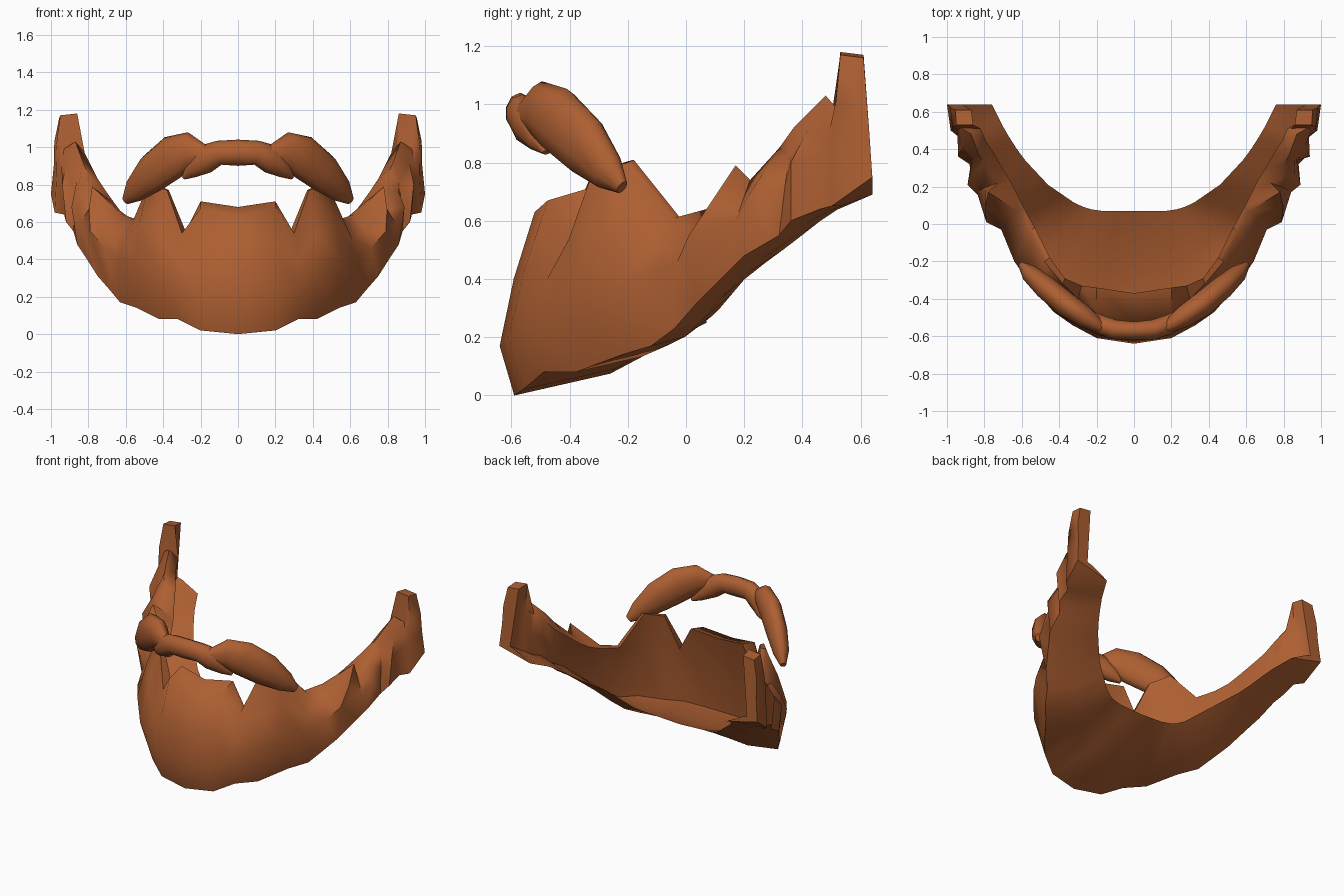
import bpy, bmesh, math
from mathutils import Vector as V

if "Cube" in bpy.data.objects:
    bpy.data.objects.remove(bpy.data.objects["Cube"])

hair = bpy.data.materials.new("rust brown hair")
hair.diffuse_color = (0.42, 0.115, 0.032, 1)
hair.use_nodes = True
hair.node_tree.nodes["Principled BSDF"].inputs["Base Color"].default_value = hair.diffuse_color


def loft(name, rings, angle=58):
    """Skin a list of equal-sized closed rings and cap both ends."""
    bm = bmesh.new()
    rows = [[bm.verts.new(p) for p in r] for r in rings]
    n = len(rows[0])
    for a, b in zip(rows, rows[1:]):
        for i in range(n):
            j = (i + 1) % n
            bm.faces.new((a[i], a[j], b[j], b[i]))
    bm.faces.new(rows[0])
    bm.faces.new(rows[-1])
    bmesh.ops.recalc_face_normals(bm, faces=bm.faces)
    me = bpy.data.meshes.new(name)
    bm.to_mesh(me)
    bm.free()
    me.materials.append(hair)
    ob = bpy.data.objects.new(name, me)
    bpy.context.collection.objects.link(ob)
    bpy.ops.object.select_all(action='DESELECT')
    ob.select_set(True)
    bpy.context.view_layer.objects.active = ob
    bpy.ops.object.shade_smooth_by_angle(angle=math.radians(angle))
    return ob


def flip(p):
    return V((-p[0], p[1], p[2]))


def mirrored(rings):
    """Continue a half loft (first ring on x = 0) to the other side."""
    return [[flip(p) for p in r] for r in rings[:0:-1]] + rings


# Beard guide lines from chin centre to sideburn
top_edge = [(0, -.52, .63), (.2, -.475, .67), (.3, -.40, .54), (.38, -.32, .77),
            (.48, -.2, .80), (.56, -.04, .61), (.62, .07, .64), (.78, .17, .79),
            (.73, .22, .74), (.80, .32, .85), (.83, .37, .92), (.87, .48, 1.03),
            (.93, .515, .99), (.95, .53, 1.17), (.955, .61, 1.16)]
crest_line = [(0, -.37, .68), (.2, -.34, .71), (.28, -.33, .55), (.37, -.29, .77),
              (.45, -.18, .81), (.53, -.02, .61), (.59, .09, .63), (.63, .17, .66),
              (.66, .23, .70), (.71, .31, .77), (.75, .38, .83), (.79, .44, .91),
              (.82, .51, .97), (.86, .53, 1.18), (.87, .61, 1.17)]
outer_bulge = [(0, -.64, .17), (.2, -.61, .2), (.33, -.54, .25), (.43, -.47, .3),
               (.55, -.33, .4), (.64, -.20, .4), (.71, -.03, .46), (.79, .01, .55),
               (.84, .17, .60), (.89, .21, .68), (.87, .34, .72), (.94, .36, .80),
               (.935, .47, .83), (.97, .50, .85), (.985, .63, .90)]
bottom_edge = [(0, -.59, 0), (.2, -.56, .02), (.32, -.49, .08), (.42, -.38, .08),
               (.54, -.22, .14), (.63, -.12, .17), (.68, -.04, .23), (.75, .03, .31),
               (.82, .14, .42), (.86, .2, .48), (.88, .32, .55), (.92, .36, .60),
               (.93, .46, .64), (.98, .5, .65), (1.0, .64, .75)]
neck_line = [(0, .07, .25), (.2, .07, .26), (.3, .1, .28), (.46, .21, .41),
             (.6, .36, .52), (.69, .5, .63), (.76, .64, .69)]


def on_line(pts, t):
    s = t * (len(pts) - 1)
    i = min(int(s), len(pts) - 2)
    return V(pts[i]).lerp(V(pts[i + 1]), s - i)


rings = []
last = len(top_edge) - 1
for k, pts in enumerate(zip(top_edge, outer_bulge, bottom_edge, crest_line)):
    t = k / last
    a, b, c, crest = map(V, pts)
    d = on_line(neck_line, t)
    outward = V((a.x, min(0, a.y - .05), 0)).normalized()
    upper = a.lerp(b, .5) + outward * .012
    under = c.lerp(d, .5) - V((0, 0, .05 * (1 - t)))
    # thin shell: the bowl floor follows the underside, then a steep wall
    floor = under + V((0, 0, .035))
    corner = c.lerp(crest, .12).lerp(d, .1 + .2 * t)
    wall = corner.lerp(crest, .5) + outward * .02 * (1 - t)
    rings.append([a, upper, b, c, under, d, floor, corner, wall, crest])
loft("beard", mirrored(rings))


def lock_rings(path, sides=10):
    """Elliptical rings along (x, y, z, half height, half depth) points."""
    out = []
    for i, p in enumerate(path):
        q0, q1 = V(path[max(i - 1, 0)][:3]), V(path[min(i + 1, len(path) - 1)][:3])
        tan = (q1 - q0).normalized()
        if p[0] == 0:
            tan = V((1, 0, 0))
        side = tan.cross(V((0, 0, 1))).normalized()
        up = side.cross(tan)
        out.append([V(p[:3]) + up * p[3] * math.cos(u) + side * p[4] * math.sin(u)
                    for u in (2 * math.pi * j / sides for j in range(sides))])
    return out


# Moustache centre lock under the nose
centre = [(0, -.57, .97, .07, .05), (.1, -.565, .97, .065, .055),
          (.18, -.54, .935, .08, .055), (.25, -.50, .875, .045, .045),
          (.29, -.48, .835, .01, .015)]
loft("moustache_centre", mirrored(lock_rings(centre)))

# Moustache drooping side locks
wing = lock_rings([(.165, -.56, .965, .04, .03), (.26, -.50, .98, .10, .06),
                   (.35, -.44, .945, .12, .068), (.46, -.35, .86, .11, .065),
                   (.55, -.27, .77, .07, .05), (.6, -.22, .715, .025, .02)])
loft("moustache_right", wing)
loft("moustache_left", [[flip(p) for p in r] for r in wing])
